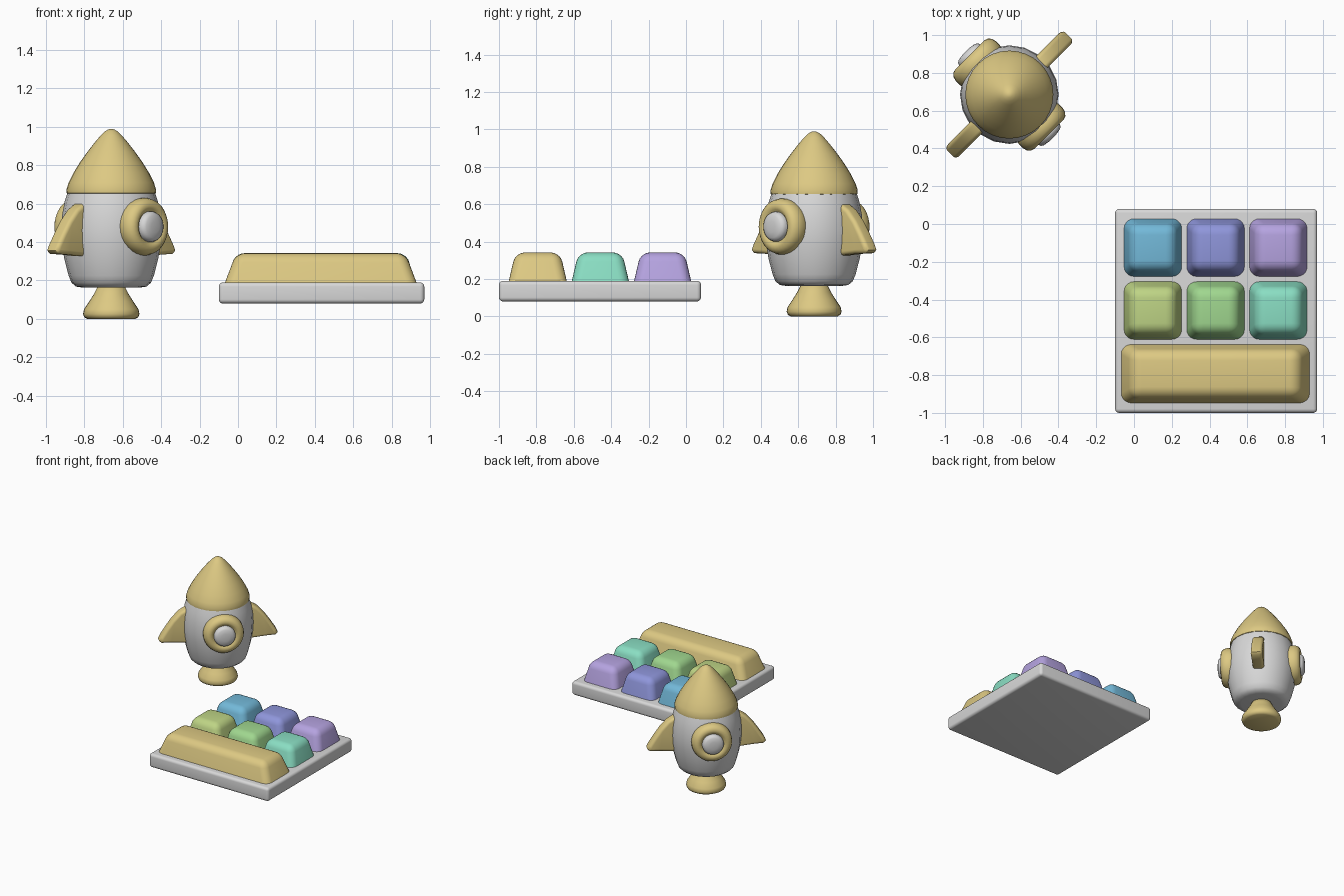
import bpy, bmesh, math
from mathutils import Matrix, Vector

if "Cube" in bpy.data.objects:
    bpy.data.objects.remove(bpy.data.objects["Cube"])


def material(name, rgb):
    m = bpy.data.materials.new(name)
    lin = [((c / 255 + 0.055) / 1.055) ** 2.4 for c in rgb]
    m.diffuse_color = (*lin, 1)
    m.use_nodes = True
    m.node_tree.nodes["Principled BSDF"].inputs["Base Color"].default_value = m.diffuse_color
    return m


GOLD = material("gold", (221, 201, 131))
GREY = material("light grey", (216, 216, 216))
BLUE = material("blue", (115, 185, 217))
INDIGO = material("indigo", (143, 150, 219))
PURPLE = material("purple", (181, 163, 224))
LIME = material("lime", (190, 212, 133))
GREEN = material("green", (160, 215, 143))
TEAL = material("teal", (138, 222, 195))

ROCKET = Vector((-0.66, 0.685, 0))


def finish(name, bm, mat, angle=40, matrix=None):
    bmesh.ops.recalc_face_normals(bm, faces=bm.faces)
    if matrix:
        bm.transform(matrix)
    me = bpy.data.meshes.new(name)
    bm.to_mesh(me)
    bm.free()
    me.materials.append(mat)
    ob = bpy.data.objects.new(name, me)
    bpy.context.collection.objects.link(ob)
    bpy.ops.object.select_all(action='DESELECT')
    ob.select_set(True)
    bpy.context.view_layer.objects.active = ob
    bpy.ops.object.shade_smooth_by_angle(angle=math.radians(angle))
    return ob


def lathe(name, profile, mat, steps, matrix):
    """Spin a (radius, height) profile about z; it starts and ends on the axis."""
    bm = bmesh.new()
    vs = [bm.verts.new((r, 0, z)) for r, z in profile]
    es = [bm.edges.new(p) for p in zip(vs, vs[1:])]
    bmesh.ops.spin(bm, geom=vs + es, axis=(0, 0, 1), cent=(0, 0, 0),
                   angle=math.tau, steps=steps)
    bmesh.ops.remove_doubles(bm, verts=bm.verts, dist=0.0005)
    return finish(name, bm, mat, 50, matrix)


def block(name, x, y, z, mat, taper=(0, 0), bevel=0.02, open_bottom=False):
    """Rounded box between the given ranges, narrowed at the top by taper."""
    bm = bmesh.new()
    bmesh.ops.create_cube(bm, size=1)
    for v in bm.verts:
        top = v.co.z > 0
        sx, sy = math.copysign(1, v.co.x), math.copysign(1, v.co.y)
        v.co = ((x[0] + x[1]) / 2 + sx * ((x[1] - x[0]) / 2 - top * taper[0]),
                (y[0] + y[1]) / 2 + sy * ((y[1] - y[0]) / 2 - top * taper[1]),
                z[1] if top else z[0])
    edges = [e for e in bm.edges
             if not open_bottom or any(v.co.z > z[0] + 0.001 for v in e.verts)]
    bmesh.ops.bevel(bm, geom=edges, offset=bevel, segments=5, profile=0.5,
                    affect='EDGES', clamp_overlap=True)
    return finish(name, bm, mat, 40)


# Key tray
block("tray", (-0.10, 0.97), (-1.0, 0.08), (0.08, 0.19), GREY, bevel=0.022)

# Square keys in two rows of three
rows = [(-0.125, (BLUE, INDIGO, PURPLE)), (-0.458, (LIME, GREEN, TEAL))]
for ry, mats in rows:
    for cx, mat in zip((0.10, 0.432, 0.764), mats):
        block(mat.name + "_key", (cx - 0.157, cx + 0.157), (ry - 0.157, ry + 0.157),
              (0.17, 0.342), mat, (0.04, 0.04), 0.05, True)

# Long key along the front
block("long_key", (-0.075, 0.937), (-0.952, -0.633), (0.17, 0.342), GOLD,
      (0.065, 0.04), 0.05, True)

# Rocket body, nose cone and exhaust nozzle
at = Matrix.Translation(ROCKET)
lathe("body", [(0, 0.163), (0.15, 0.163), (0.183, 0.168), (0.207, 0.188), (0.222, 0.225),
               (0.244, 0.31), (0.257, 0.39), (0.261, 0.46), (0.256, 0.54), (0.243, 0.61),
               (0.227, 0.66), (0, 0.66)], GREY, 20, at)
lathe("nose_cone", [(0, 0.65), (0.215, 0.648), (0.232, 0.655), (0.233, 0.675), (0.222, 0.71),
                    (0.197, 0.76), (0.163, 0.815), (0.124, 0.87), (0.085, 0.92),
                    (0.055, 0.955), (0.035, 0.975), (0.015, 0.987), (0, 0.99)],
      GOLD, 32, at)
lathe("nozzle", [(0, 0), (0.125, 0.0), (0.14, 0.008), (0.147, 0.025), (0.142, 0.05),
                 (0.115, 0.09), (0.09, 0.13), (0.07, 0.17), (0, 0.19)], GOLD, 32, at)

# Swept fins, one on each of two opposite sides
FIN = [(0.17, 0.615), (0.235, 0.603), (0.29, 0.57), (0.345, 0.51), (0.39, 0.445),
       (0.428, 0.385), (0.442, 0.355), (0.425, 0.338), (0.35, 0.335), (0.17, 0.32)]
for name, deg in (("rear_fin", 45), ("front_fin", 225)):
    bm = bmesh.new()
    vs = [bm.verts.new((r, -0.043, z)) for r, z in FIN]
    face = bm.faces.new(vs)
    ext = bmesh.ops.extrude_face_region(bm, geom=[face])["geom"]
    for v in ext:
        if isinstance(v, bmesh.types.BMVert):
            v.co.y = 0.043
    rims = [e for e in bm.edges if abs(e.verts[0].co.y - e.verts[1].co.y) < 0.01]
    bmesh.ops.bevel(bm, geom=rims, offset=0.034, segments=5, profile=0.5,
                    affect='EDGES', clamp_overlap=True)
    finish(name, bm, GOLD, 50, at @ Matrix.Rotation(math.radians(deg), 4, 'Z'))

# Round portholes: a rounded frame with a bulging pane
for name, deg in (("front_porthole", -45), ("rear_porthole", 135)):
    place = (Matrix.Translation(ROCKET + Vector((0, 0, 0.48)))
             @ Matrix.Rotation(math.radians(deg), 4, 'Z')
             @ Matrix.Rotation(math.radians(90), 4, 'Y'))
    lathe(name + "_frame", [(0, 0.19), (0.125, 0.19), (0.142, 0.2), (0.15, 0.22),
                            (0.15, 0.25), (0.143, 0.275), (0.128, 0.291), (0.108, 0.297),
                            (0.09, 0.292), (0.078, 0.28), (0, 0.28)], GOLD, 32, place)
    lathe(name + "_pane", [(0, 0.26), (0.08, 0.26), (0.08, 0.295), (0.074, 0.31),
                           (0.06, 0.319), (0.03, 0.324), (0, 0.325)], GREY, 32, place)
